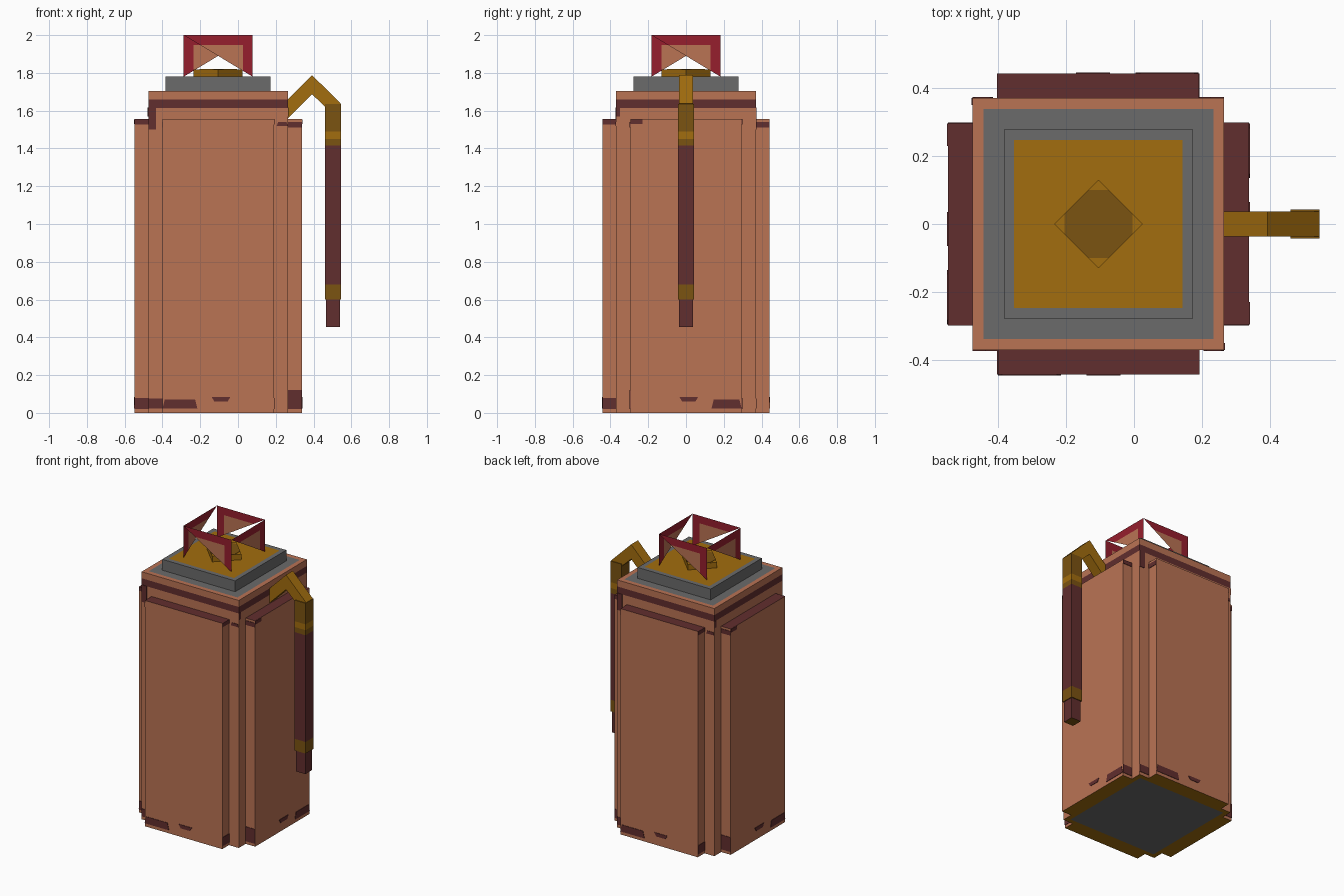
import bpy, bmesh, math
from mathutils import Matrix, Vector

if "Cube" in bpy.data.objects:
    bpy.data.objects.remove(bpy.data.objects["Cube"])

CX = -0.105          # centre line of the canister
BODY, PANEL, WIDE = 0.37, 0.4425, 0.295


def material(name, rgb):
    m = bpy.data.materials.new(name)
    lin = [(c / 255 / 12.92) if c < 11 else ((c / 255 + 0.055) / 1.055) ** 2.4 for c in rgb]
    m.diffuse_color = (*lin, 1)
    m.use_nodes = True
    m.node_tree.nodes["Principled BSDF"].inputs["Base Color"].default_value = m.diffuse_color
    return m


MATS = [material("copper", (186, 115, 84)), material("dark maroon", (97, 46, 46)),
        material("red", (150, 30, 45)), material("grey", (107, 107, 107)),
        material("gold", (162, 109, 14)), material("dark gold", (123, 83, 17))]
COPPER, MAROON, RED, GREY, GOLD, DARK = range(6)


def finish(name, bm, turn=None):
    """turn = quarter turns about the canister's centre line"""
    if turn is not None:
        bm.transform(Matrix.Translation((CX, 0, 0)) @ Matrix.Rotation(turn * math.pi / 2, 4, 'Z'))
    me = bpy.data.meshes.new(name)
    bm.to_mesh(me)
    bm.free()
    for m in MATS:
        me.materials.append(m)
    ob = bpy.data.objects.new(name, me)
    bpy.context.collection.objects.link(ob)


def stack(name, outline, zs, mats, bottom, top, turn=None, inset_top=None, inset_bottom=None):
    """Prism cut at heights zs, one colour per band; insets are (width, colour)."""
    bm = bmesh.new()
    rings = [[bm.verts.new((x, y, z)) for x, y in outline] for z in zs]
    n = len(outline)
    for a, b, m in zip(rings, rings[1:], mats):
        for i in range(n):
            j = (i + 1) % n
            bm.faces.new((a[i], a[j], b[j], b[i])).material_index = m
    lo = bm.faces.new(rings[0][::-1])
    hi = bm.faces.new(rings[-1])
    lo.material_index, hi.material_index = bottom, top
    bm.normal_update()
    for face, inset in ((lo, inset_bottom), (hi, inset_top)):
        if inset:
            bmesh.ops.inset_region(bm, faces=[face], thickness=inset[0])
            face.material_index = inset[1]
    finish(name, bm, turn)


def rect(x0, x1, y0, y1):
    return [(x0, y0), (x1, y0), (x1, y1), (x0, y1)]


def square(h):
    return rect(-h, h, -h, h)


def stain(name, u0, u1, z0, z1, depth, turn, taper=0.0):
    """Thin plate on a wall; its top edge is narrowed by taper on both sides."""
    bm = bmesh.new()
    pts = [(u0, z0), (u1, z0), (u1 - taper, z1), (u0 + taper, z1)]
    back = [bm.verts.new((u, -depth, z)) for u, z in pts]
    front = [bm.verts.new((u, -depth - 0.003, z)) for u, z in pts]
    bm.faces.new(front)
    for i in range(4):
        j = (i + 1) % 4
        bm.faces.new((back[i], back[j], front[j], front[i]))
    for f in bm.faces:
        f.material_index = MAROON
    finish(name, bm, turn)


# Main body with dark band, grey square on top and below
stack("body", square(BODY), [0, 1.615, 1.66, 1.705], [COPPER, MAROON, COPPER], GOLD, COPPER, 0,
      inset_top=(0.045, GREY), inset_bottom=(0.045, GREY))

# Raised panels and their worn patches on each side
for k in range(4):
    stack("side_panel", rect(-WIDE, WIDE, -PANEL, -BODY), [0, 1.555], [COPPER], GOLD, MAROON, k)
    stain("small_patch", -0.02, 0.05, 0.06, 0.085, PANEL, k, -0.015)
    stain("panel_edge_top_left", -PANEL, -BODY, 1.528, 1.555, WIDE, k)
    stain("panel_edge_top_right", BODY, PANEL, 1.51, 1.54, WIDE, k)
    stain("panel_edge_low_left", -PANEL, -BODY, 0.02, 0.08, WIDE, k)
    if k % 2 == 0:
        stain("low_patch", -WIDE, -0.11, 0.022, 0.07, PANEL, k, 0.012)
        stain("corner_low_patch", -BODY, -WIDE, 0.022, 0.075, BODY, k)
        stain("corner_drip", -BODY, -0.33, 1.5, 1.616, BODY, k)
        stain("corner_spot", 0.31, BODY, 1.52, 1.54, BODY, k, 0.008)
        stain("panel_edge_low_right", BODY, PANEL, 0.02, 0.12, WIDE, k)
    else:
        stain("low_patch", 0.135, WIDE, 0.022, 0.07, PANEL, k, 0.012)
        stain("top_patch", -WIDE, -0.23, 1.53, 1.554, PANEL, k)
        stain("corner_drip", -BODY, -0.35, 1.57, 1.616, BODY, k)

# Cap plate with gold square
stack("cap_plate", square(0.278), [1.705, 1.78], [GREY], GREY, GREY, 0, inset_top=(0.043, GOLD))

# Diamond knob with darker top
d, t = 0.13, 0.03
stack("knob", [(0, -d), (d, 0), (0, d), (-d, 0)], [1.78, 1.818], [GOLD], GOLD, GOLD, 0)
cut = d - t
stack("knob_top", [(-t, -cut), (t, -cut), (cut, -t), (cut, t), (t, cut), (-t, cut), (-cut, t), (-cut, -t)],
      [1.818, 1.82], [DARK], DARK, DARK, 0)

# Four triangular guard sheets around the knob
h, z0, z1, rim = 0.1825, 1.78, 2.0, 0.052
slope = (z1 - z0) / (2 * h)
for k in range(4):
    bm = bmesh.new()
    tl, tr, br, il, ir, ib = [bm.verts.new((u, -h, z)) for u, z in (
        (-h, z1), (h, z1), (h, z0),
        (-h + rim / slope, z1 - rim), (h - rim, z1 - rim), (h - rim, z0 + rim * slope))]
    for vs, m in (((tl, il, ir, tr), RED), ((tr, ir, ib, br), RED), ((il, ib, ir), COPPER)):
        bm.faces.new(vs).material_index = m
    finish("guard_sheet", bm, k)

# Bent pipe from the body to the hose
profile = [(0.265, 1.56), (0.392, 1.687), (0.46, 1.622), (0.545, 1.637), (0.392, 1.788), (0.265, 1.66)]
bm = bmesh.new()
a = [bm.verts.new((x, -0.037, z)) for x, z in profile]
b = [bm.verts.new((x, 0.037, z)) for x, z in profile]
bm.faces.new(a)
bm.faces.new(b[::-1])
for i in range(6):
    j = (i + 1) % 6
    bm.faces.new((a[j], a[i], b[i], b[j]))
for f in bm.faces:
    f.material_index = GOLD
finish("bent_pipe", bm)

# Hose with gold collars, and its nozzle
stack("hose", rect(0.46, 0.545, -0.043, 0.043), [0.6, 0.68, 1.415, 1.45, 1.49, 1.635],
      [DARK, MAROON, DARK, GOLD, DARK], DARK, DARK)
stack("nozzle", rect(0.466, 0.539, -0.037, 0.037), [0.455, 0.6], [MAROON], DARK, MAROON)
